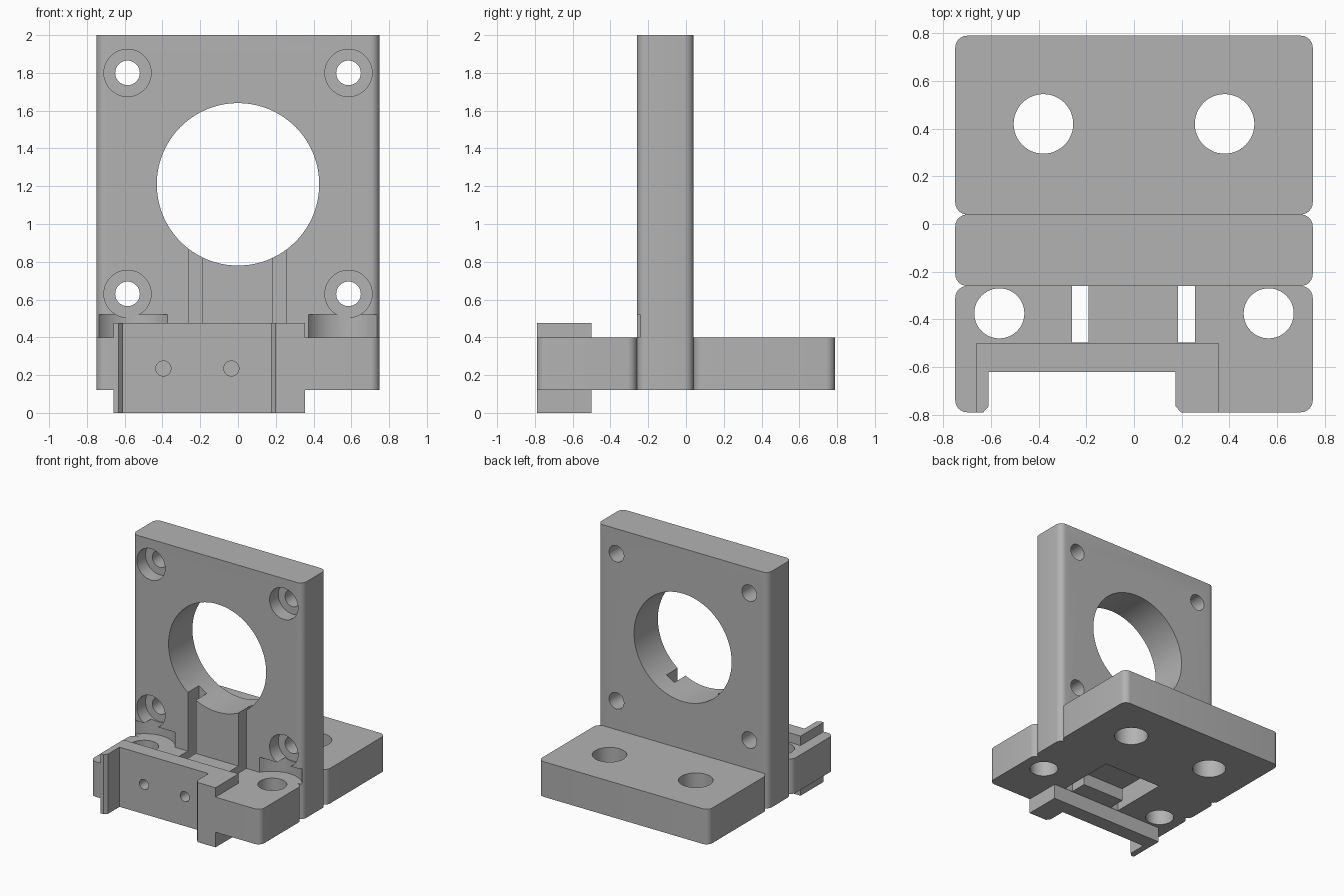
import bpy, bmesh
from math import radians
from mathutils import Matrix

old = bpy.data.objects.get("Cube")
if old:
    bpy.data.objects.remove(old, do_unlink=True)

grey = bpy.data.materials.new("Grey plastic")
grey.use_nodes = True
colour = (0.45, 0.45, 0.45, 1)
grey.diffuse_color = colour
grey.node_tree.nodes["Principled BSDF"].inputs["Base Color"].default_value = colour


def finish(bm, name):
    bmesh.ops.recalc_face_normals(bm, faces=bm.faces)
    mesh = bpy.data.meshes.new(name)
    bm.to_mesh(mesh)
    bm.free()
    mesh.materials.append(grey)
    ob = bpy.data.objects.new(name, mesh)
    bpy.context.collection.objects.link(ob)
    return ob


def box(name, x, y, z, radius=0):
    """Box from min/max pairs, with optional rounded vertical edges."""
    bm = bmesh.new()
    bmesh.ops.create_cube(bm, size=1)
    for v in bm.verts:
        v.co = [r[0] if c < 0 else r[1] for c, r in zip(v.co, (x, y, z))]
    if radius:
        upright = [e for e in bm.edges
                   if abs(e.verts[0].co.z - e.verts[1].co.z) > 0.01]
        bmesh.ops.bevel(bm, geom=upright, offset=radius, segments=6,
                        profile=0.5, affect='EDGES')
    return finish(bm, name)


def cylinder(name, x, other, radius, span, axis='Z', sides=48):
    """Cylinder along Z at (x, y) or along Y at (x, z)."""
    mid, depth = (span[0] + span[1]) / 2, span[1] - span[0]
    if axis == 'Z':
        place = Matrix.Translation((x, other, mid))
    else:
        place = Matrix.Translation((x, mid, other)) @ Matrix.Rotation(radians(90), 4, 'X')
    bm = bmesh.new()
    bmesh.ops.create_cone(bm, cap_ends=True, segments=sides, radius1=radius,
                          radius2=radius, depth=depth, matrix=place)
    return finish(bm, name)


def prism(name, outline, z):
    bm = bmesh.new()
    face = bm.faces.new([bm.verts.new((x, y, z[0])) for x, y in outline])
    top = bmesh.ops.extrude_face_region(bm, geom=[face])
    verts = [g for g in top["geom"] if isinstance(g, bmesh.types.BMVert)]
    bmesh.ops.translate(bm, verts=verts, vec=(0, 0, z[1] - z[0]))
    return finish(bm, name)


def combine(target, tools, operation='DIFFERENCE'):
    bpy.context.view_layer.objects.active = target
    for tool in tools:
        tool.hide_render = True
        mod = target.modifiers.new("Boolean", 'BOOLEAN')
        mod.operation, mod.solver, mod.object = operation, 'EXACT', tool
        bpy.ops.object.modifier_apply(modifier=mod.name)
        bpy.data.objects.remove(tool, do_unlink=True)


W = (-0.75, 0.75)
slots = ((-0.26, -0.19), (0.185, 0.255))

# Upright motor plate with bore, counterbored screw holes and tie grooves
plate = box("upright_plate", W, (-0.26, 0.04), (0.12, 2), 0.05)
cuts = [cylinder("bore", 0, 1.21, 0.43, (-0.5, 0.3), 'Y', 96)]
for side in (-1, 1):
    for z in (0.63, 1.8):
        cuts.append(cylinder("screw_hole", side * 0.585, z, 0.065, (-0.5, 0.3), 'Y'))
        cuts.append(cylinder("counterbore", side * 0.585, z, 0.125, (-0.5, -0.15), 'Y'))
    cuts.append(cylinder("washer_clearance", side * 0.56, -0.375, 0.22, (0.4, 0.52)))
for s in slots:
    cuts.append(box("groove", s, (-0.4, -0.12), (0, 0.95)))
cuts.append(box("tie_recess", (-0.26, 0.255), (-0.4, -0.02), (0, 0.22)))
combine(plate, cuts)

# Rear foot with two mounting holes
rear = box("rear_foot", W, (0.04, 0.79), (0.12, 0.4), 0.05)
combine(rear, [cylinder("foot_hole", s * 0.38, 0.42, 0.125, (0, 0.6))
               for s in (-1, 1)])

# Front foot merged with the taller sensor bracket
front = box("front_foot", W, (-0.79, -0.26), (0.12, 0.4), 0.05)
combine(front, [box("bracket", (-0.66, 0.355), (-0.79, -0.5), (0, 0.475))], 'UNION')
notch = prism("notch", [(-0.65, -0.81), (-0.61, -0.765), (-0.61, -0.62),
                        (0.175, -0.62), (0.175, -0.765), (0.215, -0.81)], (-0.2, 0.7))
cuts = [notch]
cuts += [cylinder("foot_hole", s * 0.565, -0.375, 0.105, (0, 0.6)) for s in (-1, 1)]
cuts += [box("slot", s, (-0.497, -0.2), (0, 0.6)) for s in slots]
cuts += [cylinder("pin_hole", x, 0.235, 0.04, (-0.7, -0.5), 'Y', 24)
         for x in (-0.395, -0.035)]
cuts.append(box("tie_recess", (-0.26, 0.255), (-0.36, -0.2), (0, 0.22)))
combine(front, cuts)

# Smooth the round surfaces and keep the edges crisp
bpy.ops.object.select_all(action='DESELECT')
for ob in (plate, rear, front):
    ob.select_set(True)
bpy.context.view_layer.objects.active = plate
bpy.ops.object.shade_smooth_by_angle(angle=radians(30))
